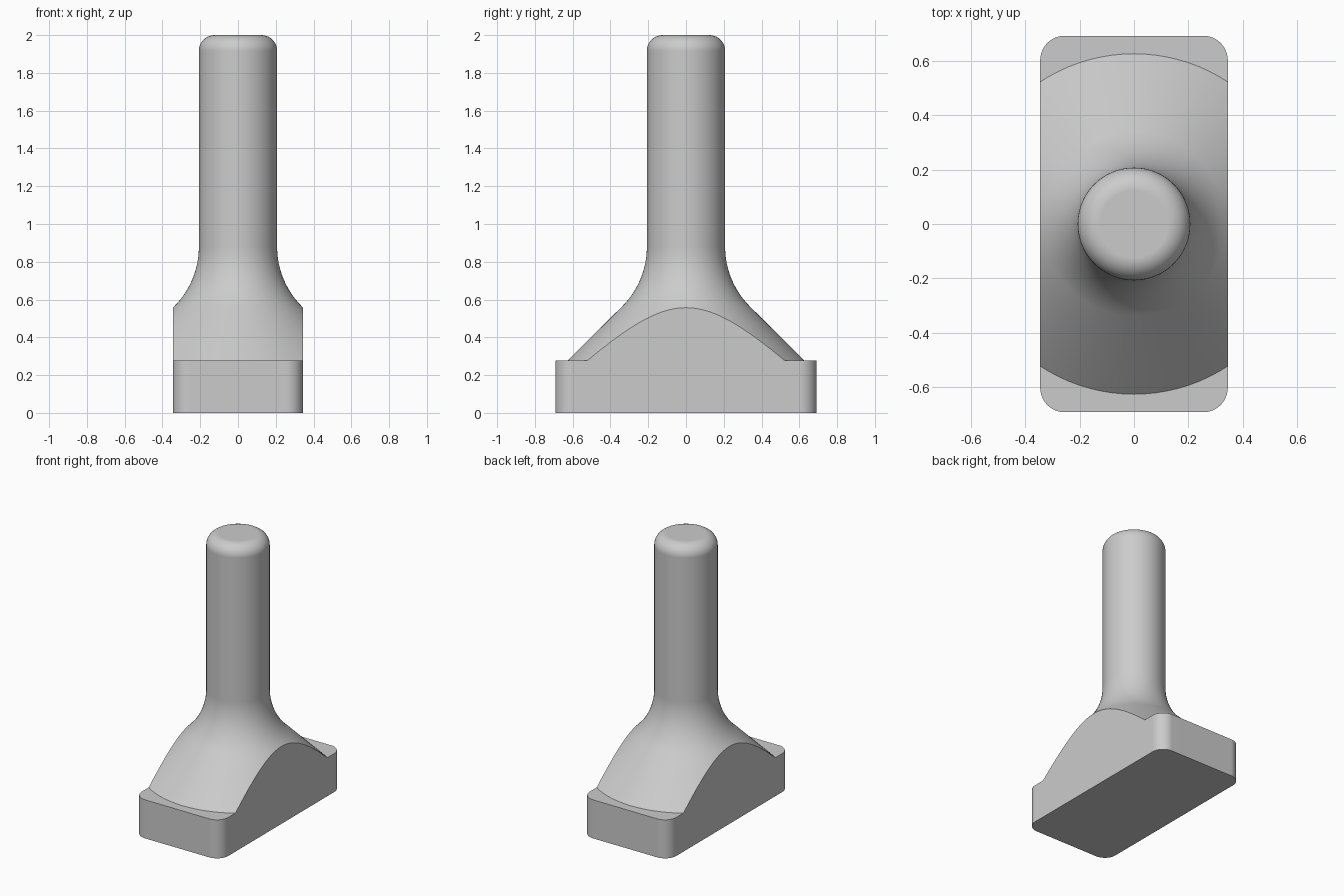
import bpy, bmesh, math
from math import sin, cos, pi

if "Cube" in bpy.data.objects:
    bpy.data.objects.remove(bpy.data.objects["Cube"])

HALF_X, HALF_Y, BASE_H, CORNER = 0.345, 0.692, 0.277, 0.09
STEM_R, TOP_R = 0.207, 0.083           # stem radius, rounded top edge
FILLET_R, FILLET_Z = 0.447, 0.88       # flare between stem and cone
CONE_SUM = 0.903                       # 45 degree cone: radius + height


def finish(bm, name):
    bmesh.ops.recalc_face_normals(bm, faces=bm.faces)
    mesh = bpy.data.meshes.new(name)
    bm.to_mesh(mesh)
    bm.free()
    obj = bpy.data.objects.new(name, mesh)
    bpy.context.collection.objects.link(obj)
    return obj


def prism(name, outline, z0, z1):
    bm = bmesh.new()
    face = bm.faces.new([bm.verts.new((x, y, z0)) for x, y in outline])
    top = bmesh.ops.extrude_face_region(bm, geom=[face])["geom"]
    verts = [v for v in top if isinstance(v, bmesh.types.BMVert)]
    bmesh.ops.translate(bm, verts=verts, vec=(0, 0, z1 - z0))
    return finish(bm, name)


def lathe(name, profile, steps):
    bm = bmesh.new()
    rings = [[bm.verts.new((r * cos(2 * pi * i / steps), r * sin(2 * pi * i / steps), z))
              for i in range(steps)] for r, z in profile]
    for a, b in zip(rings, rings[1:]):
        for i in range(steps):
            j = (i + 1) % steps
            bm.faces.new((a[i], a[j], b[j], b[i]))
    bm.faces.new(rings[0][::-1])
    bm.faces.new(rings[-1])
    return finish(bm, name)


def boolean(obj, tool, operation):
    mod = obj.modifiers.new(operation.title(), 'BOOLEAN')
    mod.operation, mod.object, mod.solver = operation, tool, 'EXACT'
    tool.hide_render = True


# Stem with rounded top, flaring into a cone that sinks into the base
profile = [(CONE_SUM - 0.1, 0.1), (CONE_SUM - 0.4, 0.4)]
for i in range(13):
    a = pi / 4 * (1 - i / 12)
    profile.append((STEM_R + FILLET_R * (1 - cos(a)), FILLET_Z - FILLET_R * sin(a)))
for i in range(11):
    a = pi / 2 * i / 10
    profile.append((STEM_R - TOP_R * (1 - cos(a)), 2 - TOP_R * (1 - sin(a))))
body = lathe("flared_stem_and_base", profile, 96)

# Base block, left oversized and trimmed by the footprint
block = prism("base_block", [(-1, -1), (1, -1), (1, 1), (-1, 1)], 0, BASE_H)

# Rounded rectangular footprint
outline = []
for k, (sx, sy) in enumerate([(1, 1), (-1, 1), (-1, -1), (1, -1)]):
    for i in range(11):
        a = pi / 2 * (k + i / 10)
        outline.append((sx * (HALF_X - CORNER) + CORNER * cos(a),
                        sy * (HALF_Y - CORNER) + CORNER * sin(a)))
footprint = prism("footprint", outline, -1, 3)

boolean(body, block, 'UNION')
boolean(body, footprint, 'INTERSECT')

# Bake the booleans and drop the helpers
depsgraph = bpy.context.evaluated_depsgraph_get()
mesh = bpy.data.meshes.new_from_object(body.evaluated_get(depsgraph))
body.modifiers.clear()
body.data = mesh
for helper in (block, footprint):
    bpy.data.objects.remove(helper)

# Smooth curved areas, keep the cut edges sharp
bpy.context.view_layer.objects.active = body
body.select_set(True)
bpy.ops.object.shade_smooth_by_angle(angle=math.radians(25))
body.modifiers.new("Weighted normals", 'WEIGHTED_NORMAL').keep_sharp = True

# Single plain grey
grey = bpy.data.materials.new("light_grey")
grey.diffuse_color = (0.6, 0.6, 0.6, 1)
grey.use_nodes = True
grey.node_tree.nodes["Principled BSDF"].inputs["Base Color"].default_value = grey.diffuse_color
mesh.materials.clear()
mesh.materials.append(grey)
